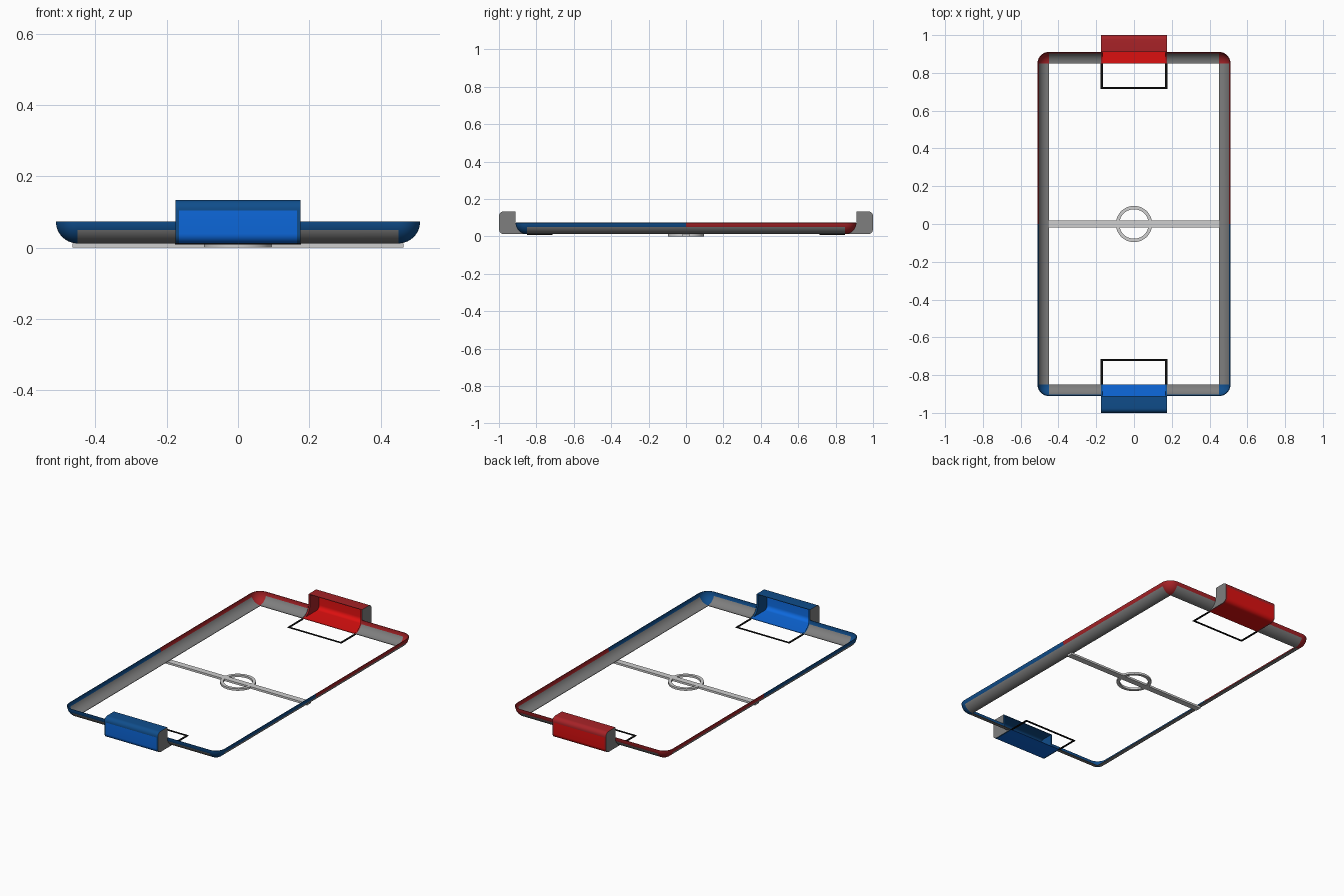
import bpy, bmesh, math

if "Cube" in bpy.data.objects:
    bpy.data.objects.remove(bpy.data.objects["Cube"])

def material(name, rgb):
    m = bpy.data.materials.new(name)
    m.diffuse_color = (*rgb, 1)
    m.use_nodes = True
    m.node_tree.nodes["Principled BSDF"].inputs["Base Color"].default_value = m.diffuse_color
    return m

GRAY = material("wall gray", (0.21, 0.21, 0.21))
LIGHT = material("line light gray", (0.62, 0.62, 0.62))
BLACK = material("box black", (0.004, 0.004, 0.004))
TEAMS = {-1: ("blue", material("dark blue", (0.005, 0.075, 0.26)),
              material("bright blue", (0.004, 0.14, 0.72))),
         1: ("red", material("dark red", (0.38, 0.016, 0.02)),
             material("bright red", (0.72, 0.005, 0.005)))}

X0, Y0, R, Z0 = 0.45, 0.85, 0.061, 0.012   # inner floor edge, wall radius, base height
GOAL, POST = 0.175, 0.166                  # goal half width, outside and inside of posts

def finish(name, bm, mats, smooth=True):
    bmesh.ops.recalc_face_normals(bm, faces=bm.faces)
    me = bpy.data.meshes.new(name)
    bm.to_mesh(me)
    bm.free()
    for m in mats:
        me.materials.append(m)
    ob = bpy.data.objects.new(name, me)
    bpy.context.collection.objects.link(ob)
    if smooth:
        bpy.ops.object.select_all(action='DESELECT')
        ob.select_set(True)
        bpy.context.view_layer.objects.active = ob
        bpy.ops.object.shade_smooth_by_angle(angle=math.radians(35))
    return ob

def grid_shell(name, rows, mats, pick, thick=0.003):
    """Skin rows of points; pick(i, j, centre) gives the material index."""
    bm = bmesh.new()
    vs = [[bm.verts.new(p) for p in row] for row in rows]
    for i in range(len(vs) - 1):
        for j in range(len(vs[0]) - 1):
            f = bm.faces.new((vs[i][j], vs[i + 1][j], vs[i + 1][j + 1], vs[i][j + 1]))
            f.material_index = pick(i, j, f.calc_center_median())
    bmesh.ops.remove_doubles(bm, verts=bm.verts, dist=1e-5)
    bmesh.ops.recalc_face_normals(bm, faces=bm.faces)
    bmesh.ops.solidify(bm, geom=bm.faces[:], thickness=thick)
    return finish(name, bm, mats)

def box(name, x0, x1, y0, y1, z0, z1, mat):
    bm = bmesh.new()
    bmesh.ops.create_cube(bm, size=1)
    for v in bm.verts:
        v.co = ((x0 + x1) / 2 + v.co.x * (x1 - x0), (y0 + y1) / 2 + v.co.y * (y1 - y0),
                (z0 + z1) / 2 + v.co.z * (z1 - z0))
    return finish(name, bm, [mat], False)

def arc(cy, cz, r, a0, a1, n):
    return [(cy + r * math.cos(math.radians(a0 + (a1 - a0) * k / n)),
             cz + r * math.sin(math.radians(a0 + (a1 - a0) * k / n))) for k in range(n + 1)]

# quarter-round wall profile: gray below, team colour on the upper rim
GRAY_ROWS = 8
profile = arc(0, Z0 + R, R, -90, -22, GRAY_ROWS) + arc(0, Z0 + R, R, -22, 0, 3)[1:]
# plan path of one quarter: side wall, round corner, end wall up to the goal
CORNER = 12
path = [(X0, 0, 1, 0)]
path += [(X0, Y0, *d) for d in arc(0, 0, 1, 0, 90, CORNER)]
path += [(GOAL, Y0, 0, 1)]

# goal side outline
goal_curve = [(Y0, Z0)] + arc(0.973, Z0 + 0.027, 0.027, -90, 0, 6) \
    + [(1.0, 0.105)] + arc(0.975, 0.109, 0.025, 0, 90, 6) + [(Y0 + R, 0.134)]
panel = goal_curve + arc(Y0, Z0 + R, R, 0, -90, 8)[:-1]

for sy, (team, dark, bright) in TEAMS.items():
    for sx, side in ((-1, "left"), (1, "right")):
        # walls
        rows = [[(sx * (x + nx * r), sy * (y + ny * r), z) for r, z in profile]
                for x, y, nx, ny in path]
        grid_shell(f"{team}_{side}_wall", rows, [GRAY, dark],
                   lambda i, j, c: int(j >= GRAY_ROWS or 1 <= i <= CORNER))
        # goal side panels: gray outside, team colour on rim and inside
        bm = bmesh.new()
        face = bm.faces.new([bm.verts.new((sx * POST, sy * y, z)) for y, z in panel])
        ext = bmesh.ops.extrude_face_region(bm, geom=[face], use_keep_orig=True)
        for v in ext["geom"]:
            if isinstance(v, bmesh.types.BMVert):
                v.co.x = sx * GOAL
        for f in bm.faces:
            f.material_index = int(abs(f.calc_center_median().x) < GOAL - 1e-4)
        finish(f"{team}_goal_{side}_panel", bm, [GRAY, dark])
        # goal box side line
        xs = sorted((sx * 0.165, sx * 0.177))
        ys = sorted((sy * 0.714, sy * Y0))
        box(f"{team}_box_{side}_line", *xs, *ys, 0.009, Z0, BLACK)
    # goal floor, back and roof
    rows = [[(x, sy * y, z) for y, z in goal_curve] for x in (-POST, POST)]
    grid_shell(f"{team}_goal_shell", rows, [dark, bright],
               lambda i, j, c: int(c.z < 0.105))
    # goal box front line
    ys = sorted((sy * 0.714, sy * 0.726))
    box(f"{team}_box_front_line", -0.165, 0.165, *ys, 0.009, Z0, BLACK)

# halfway line and centre ring
box("halfway_line", -0.465, 0.465, -0.018, 0.018, 0, Z0, LIGHT)
bm = bmesh.new()
N = 48
section = [(0.078, 0), (0.096, 0), (0.096, Z0), (0.078, Z0)]
rings = [[bm.verts.new((r * math.cos(math.tau * k / N), r * math.sin(math.tau * k / N), z))
          for r, z in section] for k in range(N)]
for k in range(N):
    a, b = rings[k], rings[(k + 1) % N]
    for j in range(4):
        bm.faces.new((a[j], b[j], b[(j + 1) % 4], a[(j + 1) % 4]))
finish("centre_ring", bm, [LIGHT])
